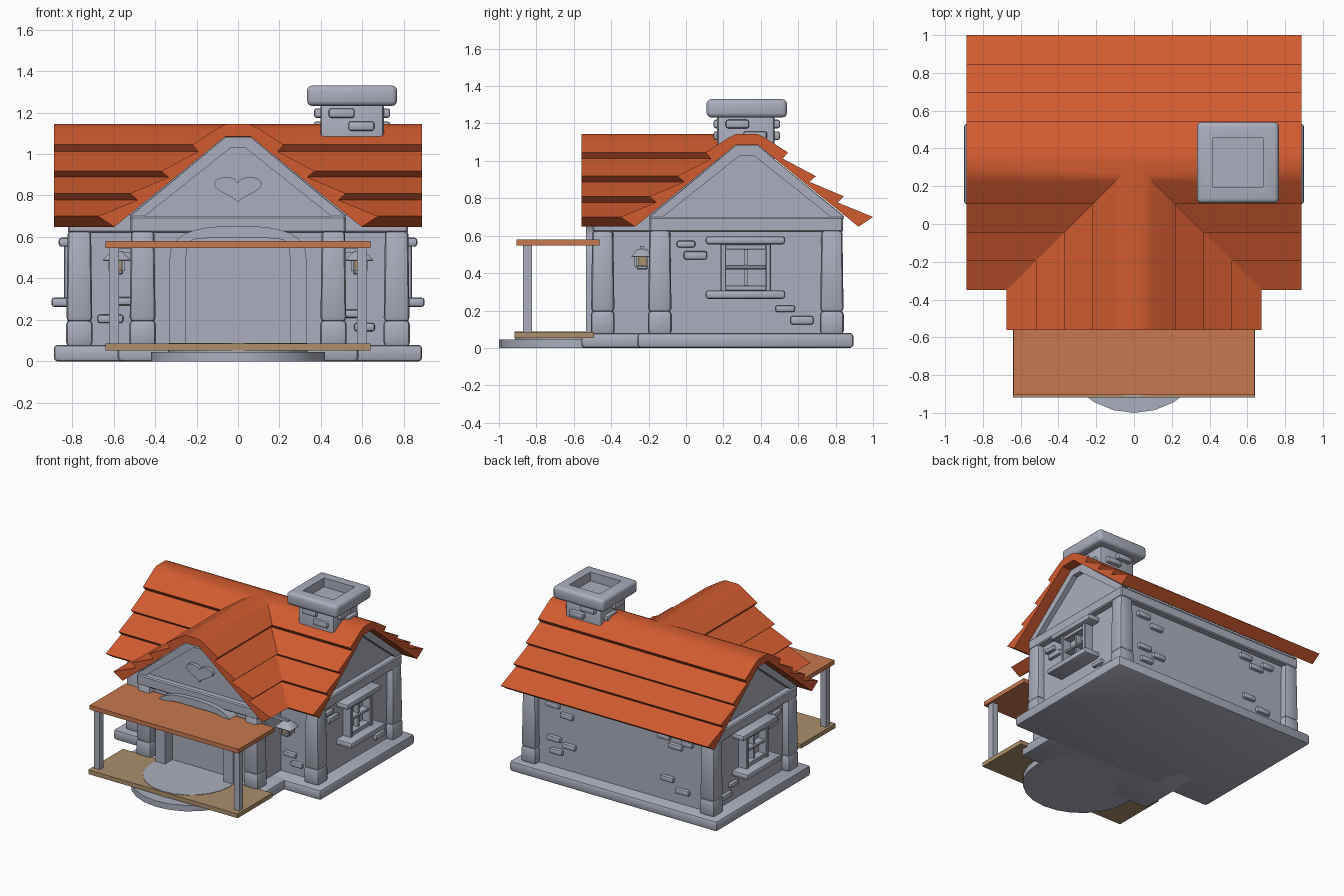
import bpy, bmesh, math
from mathutils import Vector

if "Cube" in bpy.data.objects:
    bpy.data.objects.remove(bpy.data.objects["Cube"])


def material(name, rgb):
    m = bpy.data.materials.new(name)
    m.diffuse_color = (*rgb, 1)
    m.use_nodes = True
    m.node_tree.nodes["Principled BSDF"].inputs["Base Color"].default_value = m.diffuse_color
    return m


STONE = material("grey stone", (0.41, 0.43, 0.51))
TILE = material("orange tile", (0.64, 0.105, 0.03))
CANOPY = material("canopy wood", (0.57, 0.19, 0.08))
DECK = material("tan wood", (0.41, 0.275, 0.15))
CY = 0.325  # y of the main ridge


def finish(name, bm, mat, angle=35):
    bmesh.ops.recalc_face_normals(bm, faces=bm.faces)
    me = bpy.data.meshes.new(name)
    bm.to_mesh(me)
    bm.free()
    me.materials.append(mat)
    ob = bpy.data.objects.new(name, me)
    bpy.context.collection.objects.link(ob)
    bpy.ops.object.select_all(action='DESELECT')
    ob.select_set(True)
    bpy.context.view_layer.objects.active = ob
    bpy.ops.object.shade_smooth_by_angle(angle=math.radians(angle))
    return ob


def box(bm, x, y, z, bevel=0.0, seg=2, taper=1.0):
    """Box from (low, high) ranges, optionally narrowed at the top."""
    vs = bmesh.ops.create_cube(bm, size=1)['verts']
    for v in vs:
        k = taper if v.co.z > 0 else 1
        v.co = Vector((sum(x) / 2 + v.co.x * (x[1] - x[0]) * k,
                       sum(y) / 2 + v.co.y * (y[1] - y[0]) * k,
                       sum(z) / 2 + v.co.z * (z[1] - z[0])))
    if bevel:
        edges = list({e for v in vs for e in v.link_edges})
        bmesh.ops.bevel(bm, geom=edges, offset=bevel, segments=seg, profile=0.5, affect='EDGES')


def mid(c, s):
    return (c - s / 2, c + s / 2)


def prism(bm, pts, to3d, a, b):
    """Closed outline pts extruded from depth a to depth b."""
    A = [bm.verts.new(to3d(u, v, a)) for u, v in pts]
    B = [bm.verts.new(to3d(u, v, b)) for u, v in pts]
    n = len(pts)
    bm.faces.new(A)
    bm.faces.new(B[::-1])
    for i in range(n):
        bm.faces.new((A[i], A[(i + 1) % n], B[(i + 1) % n], B[i]))


def along_x(u, v, d):
    return (d, CY + u, v)


def along_y(u, v, d):
    return (u, d, v)


# Roof: one stepped slope profile, mitred where the porch gable meets the main roof
PROFILE = [(0, 1.145), (0.055, 1.145), (0.10, 1.122), (0.22, 1.045), (0.192, 1.012),
           (0.37, 0.918), (0.335, 0.888), (0.52, 0.81), (0.485, 0.778),
           (0.675, 0.70), (0.597, 0.648), (0.06, 1.085), (0, 1.085)]
bm = bmesh.new()


def slope(fa, fb):
    A = [bm.verts.new(fa(d, z)) for d, z in PROFILE]
    B = [bm.verts.new(fb(d, z)) for d, z in PROFILE]
    for i in range(len(A) - 1):
        bm.faces.new((A[i], A[i + 1], B[i + 1], B[i]))
    bm.faces.new(A)


for s in (-1, 1):
    slope(lambda d, z: (s * 0.888, CY + d, z), lambda d, z: (0, CY + d, z))
    slope(lambda d, z: (s * 0.888, CY - d, z), lambda d, z: (s * d, CY - d, z))
    slope(lambda d, z: (s * d, -0.56, z), lambda d, z: (s * d, CY - d, z))
bmesh.ops.remove_doubles(bm, verts=bm.verts, dist=0.0005)
finish("tiled_roof", bm, TILE, 30)

# Attic bodies with raised gable frames
OUT = [(-0.52, 0.69), (0.52, 0.69), (0.52, 0.705), (0.06, 1.081), (-0.06, 1.081), (-0.52, 0.705)]
bm = bmesh.new()
prism(bm, OUT, along_x, -0.77, 0.77)
prism(bm, OUT, along_y, -0.45, 0.3)
finish("attic_walls", bm, STONE)
bm = bmesh.new()
for s in (-1, 1):
    rafter = [(s * 0.52, 0.70), (s * 0.06, 1.081), (0, 1.081), (0, 1.03), (s * 0.035, 1.03), (s * 0.45, 0.70)]
    prism(bm, rafter, along_y, -0.49, -0.44)
    for a, b in ((-0.81, -0.76), (0.76, 0.81)):
        prism(bm, rafter, along_x, a, b)
finish("gable_frames", bm, STONE)

# Heart ornament
bm = bmesh.new()
heart = []
for i in range(32):
    t = 2 * math.pi * i / 32
    heart.append((0.0072 * 16 * math.sin(t) ** 3, 0.838 + 0.0043 * (
        13 * math.cos(t) - 5 * math.cos(2 * t) - 2 * math.cos(3 * t) - math.cos(4 * t))))
prism(bm, heart, along_y, -0.475, -0.44)
finish("heart_ornament", bm, STONE)

# Plinth and round steps
bm = bmesh.new()
box(bm, (-0.888, 0.888), (-0.26, 0.895), (0, 0.08), 0.018)
box(bm, (-0.58, 0.58), (-0.56, 0), (0, 0.08), 0.018)
finish("plinth", bm, STONE)
bm = bmesh.new()
for r, z0, z1 in ((0.42, 0, 0.046), (0.335, 0.03, 0.088)):
    ring = [(r * math.cos(k * math.pi / 12), -0.58 + r * math.sin(k * math.pi / 12)) for k in range(24)]
    prism(bm, ring, lambda u, v, d: (u, v, d), z0, z1)
finish("round_steps", bm, STONE)

# Walls and top beams
bm = bmesh.new()
box(bm, (-0.77, 0.77), (-0.14, 0.79), (0.07, 0.65))
box(bm, (-0.465, 0.465), (-0.445, 0), (0.07, 0.65))
finish("walls", bm, STONE)
bm = bmesh.new()
box(bm, (-0.82, 0.82), (-0.195, 0.84), (0.62, 0.70), 0.008, 1)
box(bm, (-0.52, 0.52), (-0.50, 0), (0.62, 0.70), 0.008, 1)
finish("top_beams", bm, STONE)

# Corner pillars: foot block and tapered shaft
bm = bmesh.new()
for s in (-1, 1):
    for px, py in ((0.765, -0.14), (0.765, 0.78), (0.46, -0.445)):
        box(bm, mid(s * px, 0.128), mid(py, 0.128), (0.07, 0.20), 0.022)
        box(bm, mid(s * px, 0.125), mid(py, 0.125), (0.19, 0.635), 0.022, 2, 0.9)
finish("corner_pillars", bm, STONE)

# Arched door surround
bm = bmesh.new()


def arch(w, z, h, power):
    pts = [(w, 0.07)]
    for i in range(17):
        c, q = math.cos(math.pi * i / 16), math.sin(math.pi * i / 16)
        pts.append((math.copysign(abs(c) ** power * w, c), z + h * max(q, 0) ** power))
    return pts + [(-w, 0.07)]


outer, inner = arch(0.33, 0.49, 0.163, 0.75), arch(0.25, 0.50, 0.095, 0.35)
for i in range(len(outer) - 1):
    prism(bm, [outer[i], outer[i + 1], inner[i + 1], inner[i]], along_y, -0.535, -0.43)
bmesh.ops.remove_doubles(bm, verts=bm.verts, dist=0.0001)
inside = [f for f in bm.faces if all(len(e.link_faces) > 2 for e in f.edges)]
bmesh.ops.delete(bm, geom=inside, context='FACES')
finish("door_surround", bm, STONE)

# Side windows
bm = bmesh.new()
for s in (-1, 1):
    def side(x0, x1):
        return tuple(sorted((s * x0, s * x1)))
    box(bm, side(0.75, 0.90), (0.105, 0.53), (0.262, 0.308), 0.015)
    box(bm, side(0.75, 0.865), (0.105, 0.53), (0.553, 0.597), 0.015)
    for y in (0.185, 0.215 + 0.21):
        box(bm, side(0.75, 0.84), (y, y + 0.03), (0.30, 0.56), 0.005, 1)
    for z in (0.305, 0.525):
        box(bm, side(0.75, 0.83), (0.20, 0.44), (z, z + 0.03), 0.004, 1)
    box(bm, side(0.75, 0.825), (0.205, 0.435), (0.42, 0.443), 0.006, 1)
    box(bm, side(0.75, 0.81), mid(0.32, 0.018), (0.31, 0.55))
finish("side_windows", bm, STONE)

# Loose bricks: (centre along wall, centre z, width, height)
bm = bmesh.new()
for y, z, w, h in ((0, 0.555, 0.10, 0.036), (0.05, 0.495, 0.125, 0.045),
                   (0.53, 0.21, 0.105, 0.036), (0.62, 0.148, 0.125, 0.045)):
    for s in (-1, 1):
        box(bm, mid(s * 0.77, 0.05), mid(y, w), mid(z, h), 0.012)
for x, z, w in ((0.58, 0.56, 0.12), (0.46, 0.50, 0.11), (0.57, 0.30, 0.12), (0.44, 0.27, 0.11),
                (0.55, 0.205, 0.11), (-0.37, 0.57, 0.11), (-0.47, 0.515, 0.12), (-0.57, 0.56, 0.10),
                (-0.40, 0.25, 0.11), (-0.53, 0.18, 0.12)):
    box(bm, mid(x, w), mid(0.79, 0.05), mid(z, 0.043), 0.012)
for x, z, w in ((-0.615, 0.205, 0.125), (-0.55, 0.29, 0.10), (0.61, 0.165, 0.10), (0.55, 0.23, 0.11)):
    box(bm, mid(x, w), mid(-0.14, 0.05), mid(z, 0.04), 0.012)
finish("wall_bricks", bm, STONE)

# Lanterns on the porch sides
bm, glass = bmesh.new(), bmesh.new()
for s in (-1, 1):
    cx, cy = s * 0.585, -0.235
    box(bm, mid(cx, 0.06), mid(cy, 0.06), (0.42, 0.44), 0.005, 1)
    box(bm, mid(cx, 0.14), mid(cy, 0.12), (0.485, 0.53), 0.005, 1, 0.4)
    box(bm, tuple(sorted((s * 0.45, s * 0.60))), mid(cy, 0.02), (0.525, 0.545))
    for i in (-1, 1):
        for j in (-1, 1):
            box(bm, mid(cx + i * 0.033, 0.014), mid(cy + j * 0.033, 0.014), (0.435, 0.49))
    box(glass, mid(cx, 0.045), mid(cy, 0.045), (0.44, 0.488))
finish("lanterns", bm, STONE)
finish("lantern_glass", glass, DECK)

# Chimney shaft, bricks and hollow cap
bm = bmesh.new()
box(bm, (0.397, 0.703), (0.167, 0.473), (0.95, 1.25), 0.02)
finish("chimney_shaft", bm, STONE)
bm = bmesh.new()
for u, z, w, h in ((-0.05, 1.197, 0.125, 0.046), (0.045, 1.135, 0.125, 0.046)):
    for s in (-1, 1):
        box(bm, mid(0.55 + u, w), mid(CY + s * 0.153, 0.05), mid(z, h), 0.012)
        box(bm, mid(0.55 + s * 0.153, 0.06), mid(CY + u, w), mid(z, h), 0.012)
finish("chimney_bricks", bm, STONE)
bm = bmesh.new()
box(bm, (0.333, 0.767), (0.11, 0.54), (1.232, 1.33), 0.025, 3)
top = max(bm.faces, key=lambda f: f.calc_center_median().z)
bmesh.ops.inset_region(bm, faces=[top], thickness=0.085)
pit = bmesh.ops.extrude_discrete_faces(bm, faces=[top])['faces'][0]
bmesh.ops.translate(bm, verts=pit.verts, vec=(0, 0, -0.07))
finish("chimney_cap", bm, STONE)

# Porch deck, posts and canopy
bm = bmesh.new()
box(bm, (-0.64, 0.64), (-0.918, -0.493), (0.052, 0.085))
finish("porch_deck", bm, DECK)
bm = bmesh.new()
for s in (-1, 1):
    box(bm, mid(s * 0.598, 0.047), mid(-0.848, 0.047), (0.08, 0.55))
finish("porch_posts", bm, STONE)
bm = bmesh.new()
box(bm, (-0.638, 0.638), (-0.905, -0.462), (0.547, 0.58))
finish("porch_canopy", bm, CANOPY)
